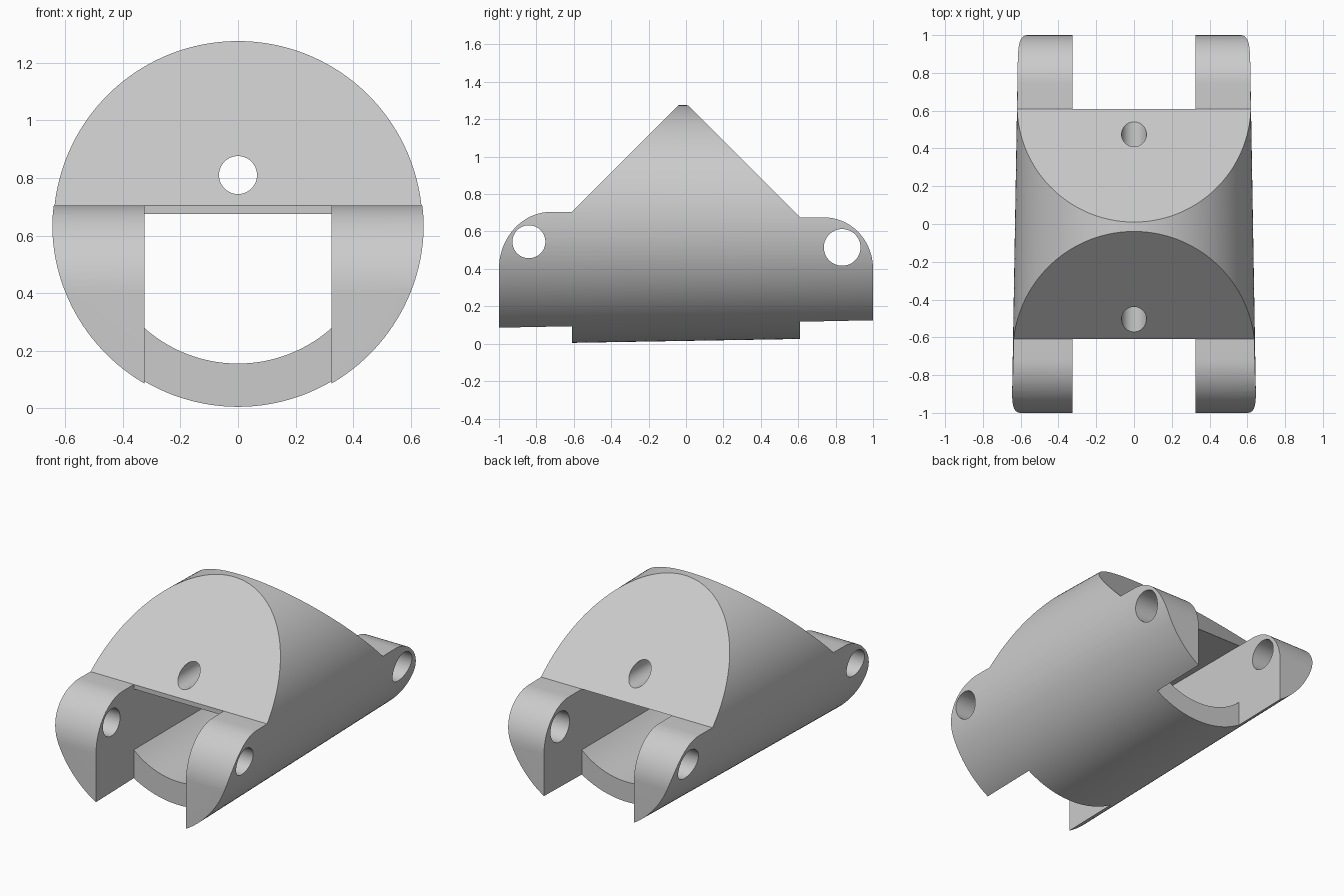
import bpy, bmesh, math
from mathutils import Matrix, Vector

if "Cube" in bpy.data.objects:
    bpy.data.objects.remove(bpy.data.objects["Cube"])

AXIS_Z = 0.645      # height of the barrel axis
SLOT = 0.325        # half width of the slot
BODY = 0.61         # half length of the body between the lugs
FRONT_TOP, BACK_TOP = 0.705, 0.675

grey = bpy.data.materials.new("mid grey")
grey.use_nodes = True
colour = (0.6, 0.6, 0.6, 1)
grey.diffuse_color = colour
grey.node_tree.nodes["Principled BSDF"].inputs["Base Color"].default_value = colour


def finish(name, bm):
    bmesh.ops.recalc_face_normals(bm, faces=bm.faces)
    mesh = bpy.data.meshes.new(name)
    bm.to_mesh(mesh)
    bm.free()
    mesh.materials.append(grey)
    obj = bpy.data.objects.new(name, mesh)
    bpy.context.collection.objects.link(obj)
    return obj


def prism(name, points, half, axis):
    """Extrude a 2D outline (y,z) along x, or (x,z) along y."""
    bm = bmesh.new()
    place = (lambda a, b: (-half, a, b)) if axis == "x" else (lambda a, b: (a, -half, b))
    face = bm.faces.new([bm.verts.new(place(a, b)) for a, b in points])
    new = bmesh.ops.extrude_face_region(bm, geom=[face])["geom"]
    step = Vector((2 * half, 0, 0)) if axis == "x" else Vector((0, 2 * half, 0))
    bmesh.ops.translate(bm, vec=step, verts=[v for v in new if isinstance(v, bmesh.types.BMVert)])
    return finish(name, bm)


def rod(name, centre, r1, r2, length, axis, segments=64):
    """Round bar; r1 is the radius at the negative end of the axis."""
    bm = bmesh.new()
    turn = Matrix.Rotation(math.pi / 2, 4, "Y") if axis == "x" else Matrix.Rotation(-math.pi / 2, 4, "X")
    bmesh.ops.create_cone(bm, cap_ends=True, segments=segments, radius1=r1, radius2=r2,
                          depth=length, matrix=Matrix.Translation(centre) @ turn)
    return finish(name, bm)


def arc(cx, cz, rx, rz, start, end, steps):
    angles = [math.radians(start + (end - start) * i / steps) for i in range(steps + 1)]
    return [(cx + rx * math.cos(t), cz + rz * math.sin(t)) for t in angles]


# Tapered barrel
body = rod("hinge_body", (0, 0, AXIS_Z), 0.647, 0.613, 2, "y", 160)

# Side outline: rounded lugs and a ridged roof
outline = [(-1, -0.2), (1, -0.2)]
outline += arc(0.74, 0.40, 0.26, BACK_TOP - 0.40, 0, 90, 20)
outline += [(BODY, BACK_TOP), (0.005, 1.28), (-0.035, 1.28), (-BODY, FRONT_TOP)]
outline += arc(-0.72, 0.40, 0.28, FRONT_TOP - 0.40, 90, 180, 20)
side_shape = prism("side_shape", outline, 1, "x")

# Inner channel with a curved floor and flat ceiling
spread = math.degrees(math.asin(SLOT / 0.49))
channel = [(SLOT, BACK_TOP), (-SLOT, BACK_TOP)]
channel += arc(0, AXIS_Z, 0.49, 0.49, 270 - spread, 270 + spread, 32)
cutters = [prism("channel_cutter", channel, 0.8, "y")]

# Gaps between the lugs at both ends
for name, side in (("front", -1), ("back", 1)):
    gap = [(side * BODY, -0.3), (side * 1.2, -0.3), (side * 1.2, 1.4), (side * BODY, 1.4)]
    cutters.append(prism(name + "_gap_cutter", gap, SLOT, "x"))

# Pin holes and the long bore through the roof
cutters += [
    rod("front_pin_cutter", (0, -0.84, 0.545), 0.088, 0.088, 2, "x"),
    rod("back_pin_cutter", (0, 0.835, 0.515), 0.098, 0.098, 2, "x"),
    rod("roof_bore_cutter", (0, 0, 0.81), 0.066, 0.066, 3, "y"),
]

for tool in [side_shape] + cutters:
    mod = body.modifiers.new(tool.name, "BOOLEAN")
    mod.operation = "INTERSECT" if tool is side_shape else "DIFFERENCE"
    mod.solver = "EXACT"
    mod.object = tool

# Bake the cuts and remove the cutting shapes
bpy.context.view_layer.update()
solid = bpy.data.meshes.new_from_object(body.evaluated_get(bpy.context.evaluated_depsgraph_get()))
body.modifiers.clear()
body.data = solid
solid.name = "hinge_body"
solid.materials.clear()
solid.materials.append(grey)
for tool in [side_shape] + cutters:
    bpy.data.objects.remove(tool)

bpy.ops.object.select_all(action="DESELECT")
body.select_set(True)
bpy.context.view_layer.objects.active = body
bpy.ops.object.shade_smooth_by_angle(angle=math.radians(25))
